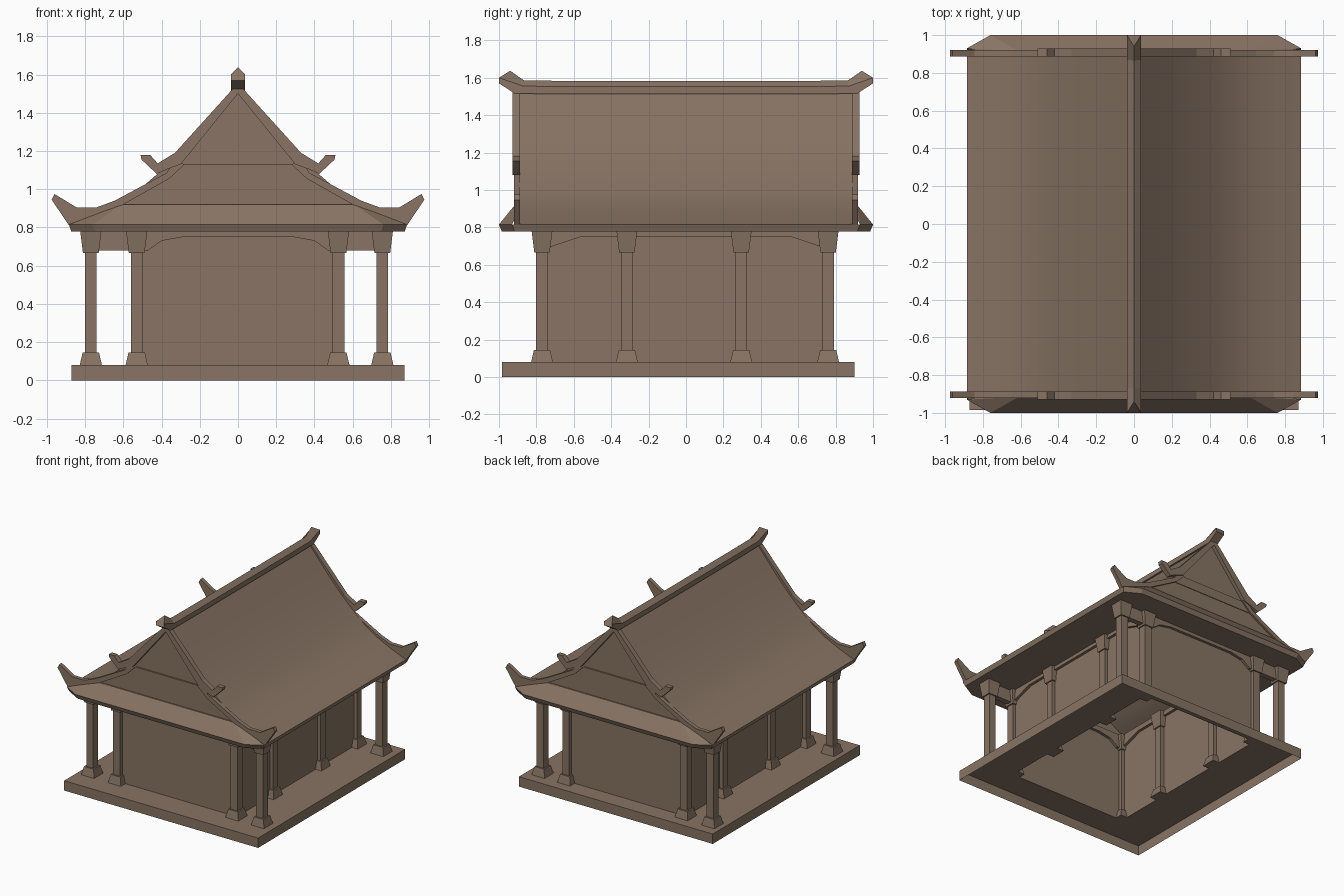
import bpy, bmesh, math

if "Cube" in bpy.data.objects:
    bpy.data.objects.remove(bpy.data.objects["Cube"])

mat = bpy.data.materials.new("weathered_brown")
mat.diffuse_color = (0.246, 0.174, 0.127, 1)
mat.use_nodes = True
mat.node_tree.nodes["Principled BSDF"].inputs["Base Color"].default_value = mat.diffuse_color


def finish(name, bm, weld=True):
    if weld:
        bmesh.ops.remove_doubles(bm, verts=bm.verts, dist=1e-5)
    bmesh.ops.recalc_face_normals(bm, faces=bm.faces)
    me = bpy.data.meshes.new(name)
    bm.to_mesh(me)
    bm.free()
    me.materials.append(mat)
    ob = bpy.data.objects.new(name, me)
    bpy.context.collection.objects.link(ob)
    return ob


def loft(name, rings, start=False, end=False):
    """Skin a list of closed rings of points; optional end caps."""
    bm = bmesh.new()
    vs = [[bm.verts.new(p) for p in r] for r in rings]
    n = len(rings[0])
    for a, b in zip(vs, vs[1:]):
        for i in range(n):
            j = (i + 1) % n
            bm.faces.new((a[i], a[j], b[j], b[i]))
    if start:
        bm.faces.new(vs[0])
    if end:
        bm.faces.new(vs[-1])
    bmesh.ops.dissolve_degenerate(bm, edges=bm.edges, dist=1e-5)
    return finish(name, bm)


def prism(name, outline, axis, lo, hi):
    """Extrude an outline of (u, z) points along x or y."""
    def ring(d):
        return [(d, u, z) if axis == 'x' else (u, d, z) for u, z in outline]
    return loft(name, [ring(lo), ring(hi)], True, True)


def rect(x0, x1, y0, y1, z):
    return [(x0, y0, z), (x1, y0, z), (x1, y1, z), (x0, y1, z)]


def square(x, y, w, z):
    return rect(x - w, x + w, y - w, y + w, z)


def mirrored(pts):
    """Right half outline (start to end) closed by its mirror image."""
    return pts + [(-u, z) for u, z in reversed(pts)]


WX, WY0, WY1 = 0.53, -0.77, 0.76

# platform: open-bottomed shell with an opening inside the walls
loft("platform", [rect(-.87, .87, -.985, .90, 0),
                  rect(-.87, .87, -.985, .90, .08),
                  rect(-WX, WX, WY0, WY1, .08)])

# hall walls
loft("hall_walls", [rect(-WX, WX, WY0, WY1, .08),
                    rect(-WX, WX, WY0, WY1, .79)])

# columns with flared feet and capitals
spots = [(x, y) for x in (-.77, .755) for y in (-.77, .76)]
spots += [(x, y) for x in (-WX, .525) for y in (-.77, -.316, .295, .76)]
for x, y in spots:
    steps = [(.058, .08), (.043, .145), (.031, .145), (.031, .665),
             (.041, .665), (.056, .785)]
    loft("column", [square(x, y, w, z) for w, z in steps], True, True)

# arched tie beams at both ends and along both sides
end_arch = mirrored([(.29, .75), (.40, .73), (.47, .68), (.76, .68), (.76, .79)])
side_arch = mirrored([(.56, .75), (.74, .69), (.76, .68), (.76, .79)])
for y in (-.77, .76):
    prism("end_tie_beam", end_arch, 'y', y - .022, y + .022)
for x in (-WX, WX):
    prism("side_tie_beam", side_arch, 'x', x - .022, x + .022)


# eaves: octagonal slab, open above the hall
def octagon(k, z):
    q = [(.885, -.93), (.885, .93), (.76, 1), (-.76, 1),
         (-.885, .93), (-.885, -.93), (-.76, -1), (.76, -1)]
    return [(x * k, y * k, z) for x, y in q]


inner = [(math.copysign(WX, x), math.copysign(.76, y), z)
         for x, y, z in octagon(1, .778)]
loft("eaves", [inner, octagon(.985, .778), octagon(1, .815)])

# main roof: curved slopes with a little thickness
slope = [(0, 1.54), (.09, 1.435), (.19, 1.315), (.30, 1.195), (.41, 1.09),
         (.52, .995), (.63, .927), (.75, .87), (.885, .815)]
under = [(x * .975, z - .03) for x, z in slope]
outer = [(-x, z) for x, z in reversed(slope)] + slope[1:]
lower = [(-x, z) for x, z in reversed(under)] + under[1:]
roof = prism("main_roof", outer + lower[::-1], 'y', -.89, .89)
bpy.context.view_layer.objects.active = roof
roof.select_set(True)
bpy.ops.object.shade_smooth_by_angle(angle=math.radians(30))
roof.select_set(False)

# bargeboard outlines with upturned horns
upper_board = [(0, 1.555), (.33, 1.19), (.42, 1.135), (.46, 1.18), (.51, 1.18),
               (.505, 1.155), (.425, 1.08), (.37, 1.105), (.30, 1.13), (0, 1.50)]
lower_board = [(.33, 1.15), (.375, 1.085), (.645, .94), (.74, .905), (.845, .905),
               (.96, .975), (.975, .945), (.885, .812), (.70, .88), (.60, .92),
               (.36, 1.055), (.28, 1.13)]
for s in (-1, 1):
    for m in (-1, 1):
        prism("upper_bargeboard", [(m * x, z) for x, z in upper_board],
              'y', s * .888, s * .928)
        prism("lower_bargeboard", [(m * x, z) for x, z in lower_board],
              'y', s * .888, s * .92)
    # recessed gable triangle and the ledge under it
    prism("gable_panel", [(-.32, 1.11), (.32, 1.11), (0, 1.52)],
          'y', s * .88, s * .897)
    prism("gable_sill", mirrored([(.36, 1.055), (.30, 1.13)]),
          'y', s * .88, s * .91)
    prism("gable_base", mirrored([(.66, .88), (.61, .92), (.36, 1.055)]),
          'y', s * .88, s * .905)
    # short skirt roof with hipped corners
    bm = bmesh.new()
    top = [bm.verts.new((m * .61, s * .915, .92)) for m in (-1, 1)]
    eave = [bm.verts.new((m * .76, s, .815)) for m in (-1, 1)]
    tip = [bm.verts.new((m * .885, s * .93, .815)) for m in (-1, 1)]
    back = [bm.verts.new((m * .61, s * .88, .92)) for m in (-1, 1)]
    bm.faces.new((eave[0], eave[1], top[1], top[0]))
    bm.faces.new((top[0], top[1], back[1], back[0]))
    for i in (0, 1):
        bm.faces.new((eave[i], tip[i], top[i]))
        bm.faces.new((tip[i], back[i], top[i]))
    finish("skirt_roof", bm)


# ridge beam: five-sided section sweeping up at both ends
def section(yb, zb, ys, zs, ya, za):
    w = .037
    return [(-w, yb, zb), (w, yb, zb), (w, ys, zs), (0, ya, za), (-w, ys, zs)]


half = [section(.60, 1.513, .60, 1.553, .60, 1.583),
        section(.915, 1.515, .87, 1.555, .865, 1.585),
        section(1, 1.57, 1, 1.60, .94, 1.637)]
flip = [[(x, -y, z) for x, y, z in r] for r in reversed(half)]
loft("ridge_beam", flip + half, True, True)
